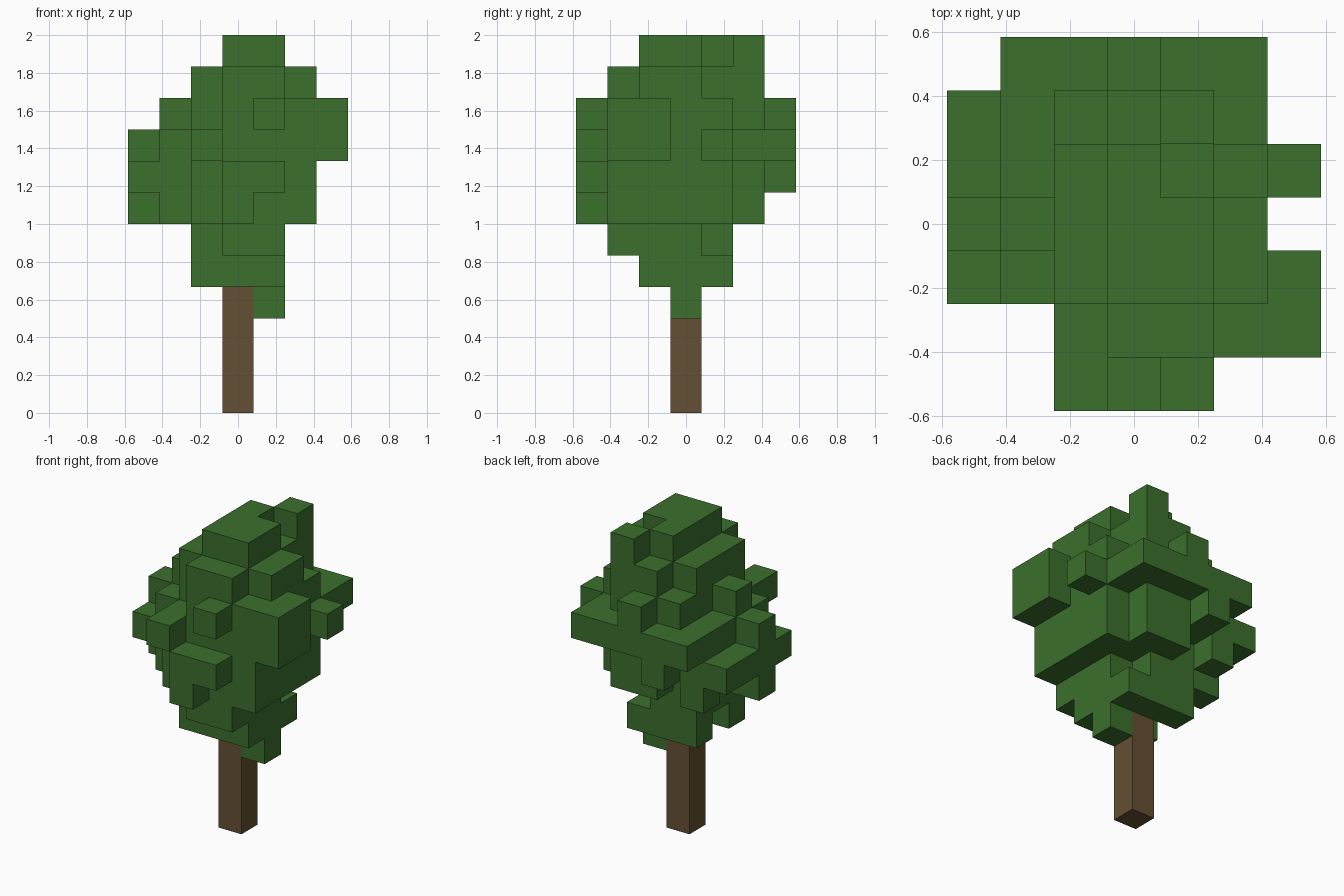
import bpy
import bmesh
from mathutils import Vector

UNIT = 1 / 6  # edge length of one block

default = bpy.data.objects.get("Cube")
if default:
    bpy.data.objects.remove(default, do_unlink=True)


def make_material(name, colour):
    mat = bpy.data.materials.new(name)
    mat.use_nodes = True
    mat.diffuse_color = colour
    mat.node_tree.nodes["Principled BSDF"].inputs["Base Color"].default_value = colour
    return mat


def block(x, y, z):
    """Cells of a block; each argument is an inclusive (low, high) span."""
    def cells(span):
        return range(span[0], span[1] + 1)
    return {(i, j, k) for i in cells(x) for j in cells(y) for k in cells(z)}


def build_blocks(name, cells, material):
    """One mesh made of the exposed sides of all the cells."""
    bm = bmesh.new()
    for cell in cells:
        centre = Vector(cell) + Vector((0, 0, 0.5))
        for axis in range(3):
            for sign in (-1, 1):
                normal = Vector((0, 0, 0))
                normal[axis] = sign
                neighbour = tuple(int(a + b) for a, b in zip(cell, normal))
                if neighbour in cells:
                    continue
                u = Vector((0, 0, 0))
                u[(axis + 1) % 3] = 0.5
                v = normal.cross(u)
                middle = centre + normal / 2
                corners = (-u - v, u - v, u + v, v - u)
                bm.faces.new([bm.verts.new((middle + c) * UNIT) for c in corners])
    bmesh.ops.remove_doubles(bm, verts=bm.verts[:], dist=UNIT / 100)
    mesh = bpy.data.meshes.new(name)
    bm.to_mesh(mesh)
    bm.free()
    mesh.materials.append(material)
    obj = bpy.data.objects.new(name, mesh)
    bpy.context.collection.objects.link(obj)
    return obj


leaf_green = make_material("leaf_green", (0.044, 0.162, 0.026, 1))
bark_brown = make_material("bark_brown", (0.130, 0.080, 0.033, 1))

# Trunk
build_blocks("trunk", block((0, 0), (0, 0), (0, 3)), bark_brown)

# Lower crown, with two missing cells
crown = block((-1, 1), (-1, 1), (4, 5)) - {(-1, 0, 4), (1, 1, 5)}
crown |= block((0, 1), (-2, -2), (5, 5))

# Middle crown and its side slabs
crown |= block((-1, 1), (-2, 2), (6, 7)) - {(-1, 2, 6)}
crown |= block((2, 2), (-2, 1), (6, 7))
crown |= block((-2, -2), (-1, 0), (6, 7))
crown |= block((-2, -2), (2, 2), (6, 7))
crown |= block((0, 0), (-3, -3), (6, 7))
crown |= block((-3, -3), (-1, 2), (7, 7))

# Wide tier
crown |= block((-2, 2), (-1, 3), (8, 8))
crown |= block((-1, 2), (-2, -2), (8, 8))
crown |= block((3, 3), (-2, -1), (8, 9))

# Upper crown
crown |= block((0, 1), (-2, 2), (9, 10))
crown |= block((-1, -1), (-1, 1), (9, 10))
crown |= block((2, 2), (-2, 1), (9, 9))
crown |= block((2, 2), (-1, 0), (10, 10))

# Tip
crown |= block((0, 0), (-1, 1), (11, 11))
crown |= block((1, 1), (-1, 0), (11, 11))

# Single leaf blocks that stick out of the tiers
crown |= {
    (1, 0, 3), (-3, 0, 6), (-2, 1, 7), (1, -3, 7), (-1, 3, 7),
    (-3, 0, 8), (3, 1, 8), (-1, -3, 8),
    (-2, 0, 9), (1, -3, 9), (0, 3, 9), (-1, 2, 9), (1, 2, 11),
}

build_blocks("foliage", crown, leaf_green)
